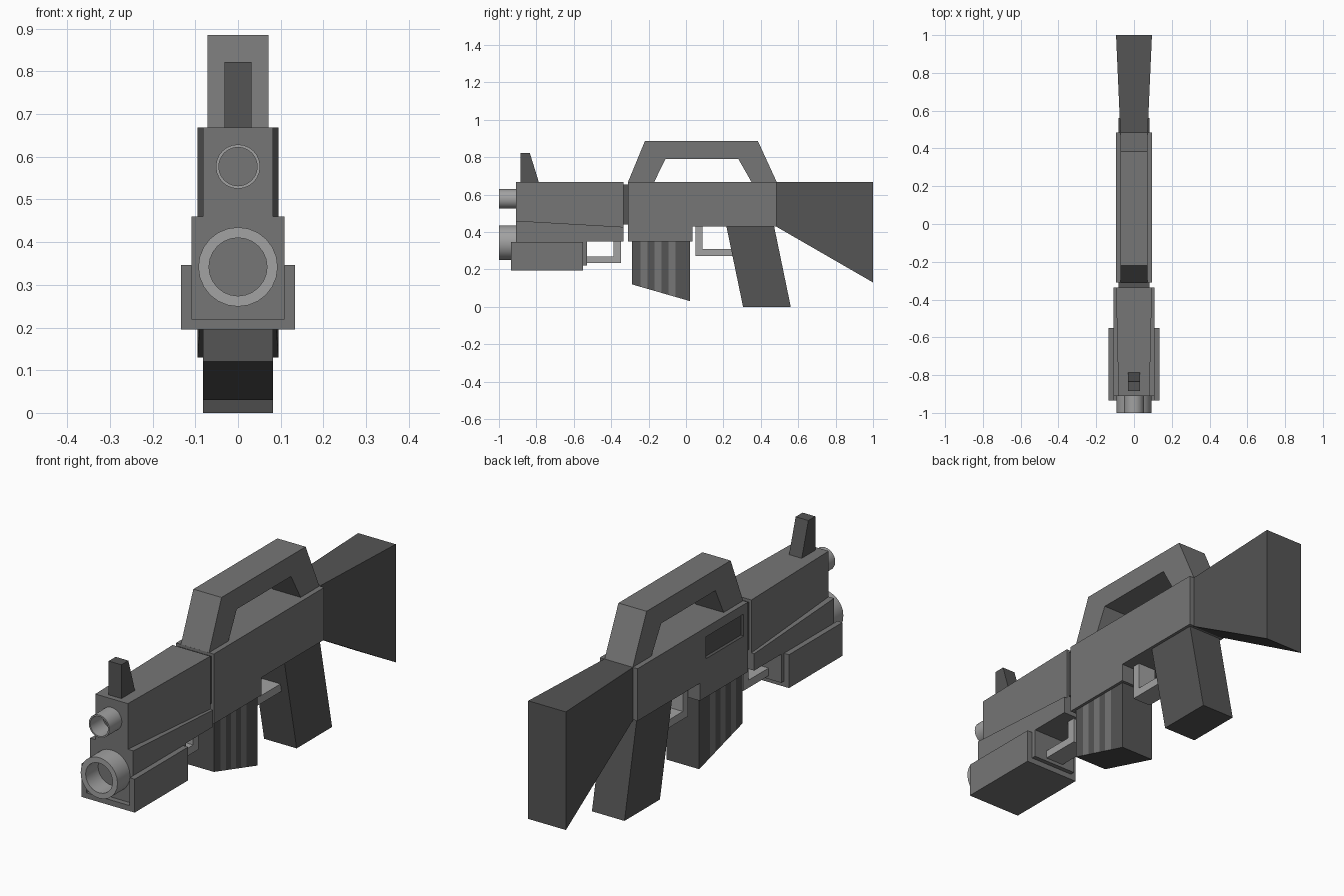
import bpy, math

if "Cube" in bpy.data.objects:
    bpy.data.objects.remove(bpy.data.objects["Cube"])

def material(name, v):
    m = bpy.data.materials.new(name)
    m.diffuse_color = (v, v, v, 1)
    m.use_nodes = True
    m.node_tree.nodes["Principled BSDF"].inputs["Base Color"].default_value = m.diffuse_color
    return m

BODY, DARK, LIGHT = material("body_grey", 0.18), material("dark_grey", 0.09), material("light_grey", 0.36)

def mesh_object(name, verts, faces, mat):
    me = bpy.data.meshes.new(name)
    me.from_pydata(verts, [], faces)
    me.materials.append(mat)
    me.update()
    ob = bpy.data.objects.new(name, me)
    bpy.context.collection.objects.link(ob)
    bpy.context.view_layer.objects.active = ob
    ob.select_set(True)
    bpy.ops.object.mode_set(mode='EDIT')
    bpy.ops.mesh.select_all(action='SELECT')
    bpy.ops.mesh.normals_make_consistent(inside=False)
    bpy.ops.object.mode_set(mode='OBJECT')
    ob.select_set(False)
    return ob

def loft(name, a, b, mat):
    """Closed solid between two matching outlines."""
    n = len(a)
    faces = [tuple(range(n)), tuple(range(n, 2 * n))]
    faces += [(i, (i + 1) % n, n + (i + 1) % n, n + i) for i in range(n)]
    return mesh_object(name, a + b, faces, mat)

def side_profile(name, pts, w, w_back=None, mat=BODY):
    """Side outline (y, z) given thickness; half width blends w -> w_back along y."""
    w_back = w if w_back is None else w_back
    y0, y1 = min(p[0] for p in pts), max(p[0] for p in pts)
    hw = lambda y: w + (w_back - w) * (y - y0) / (y1 - y0)
    return loft(name, [(-hw(y), y, z) for y, z in pts], [(hw(y), y, z) for y, z in pts], mat)

def box(name, x0, x1, y0, y1, z0, z1, mat):
    pts = [(y0, z0), (y1, z0), (y1, z1), (y0, z1)]
    return loft(name, [(x0, y, z) for y, z in pts], [(x1, y, z) for y, z in pts], mat)

def tube(name, z, r_out, r_in, y0, y1, depth, n=24):
    """Muzzle: lathed outline around the y axis with a dark blind bore."""
    rings = [(r_out, y1), (r_out, y0), (r_in, y0), (r_in, y0 + depth)]
    verts = [(r * math.cos(2 * math.pi * i / n), y, z + r * math.sin(2 * math.pi * i / n))
             for r, y in rings for i in range(n)]
    faces = [(k * n + i, k * n + (i + 1) % n, (k + 1) * n + (i + 1) % n, (k + 1) * n + i)
             for k in range(3) for i in range(n)]
    faces += [tuple(range(n)), tuple(range(3 * n, 4 * n))]
    ob = mesh_object(name, verts, faces, LIGHT)
    ob.data.materials.append(DARK)
    ob.data.polygons[-1].material_index = 1
    ob.select_set(True)
    bpy.ops.object.shade_smooth_by_angle(angle=math.radians(35))
    ob.select_set(False)
    return ob

# Receiver with magazine well, ejection port cut in the left side
receiver = side_profile("receiver", [(-0.31, 0.668), (0.485, 0.668), (0.485, 0.43), (0.035, 0.43),
                                     (0.035, 0.35), (-0.31, 0.35)], 0.095)
receiver.data.materials.append(DARK)
cutter = box("port_cutter", -0.2, -0.08, -0.28, -0.01, 0.525, 0.625, DARK)
cutter.hide_render = True
cutter.hide_set(True)
cut = receiver.modifiers.new("ejection_port", 'BOOLEAN')
cut.operation = 'DIFFERENCE'
cut.solver = 'EXACT'
cut.material_mode = 'TRANSFER'
cut.object = cutter

# Neck between receiver and handguard
box("neck", -0.083, 0.083, -0.35, -0.30, 0.44, 0.655, DARK)

# Handguard, upper and lower
side_profile("upper_handguard", [(-0.91, 0.668), (-0.335, 0.668), (-0.335, 0.425), (-0.91, 0.45)],
             0.082, 0.095)
side_profile("lower_handguard", [(-0.91, 0.46), (-0.335, 0.427), (-0.335, 0.35), (-0.53, 0.35),
                                 (-0.53, 0.22), (-0.91, 0.22)], 0.109)

# U-shaped pump sleeve under the handguard
u = [(-0.134, 0.347), (-0.134, 0.195), (0.134, 0.195), (0.134, 0.347),
     (0.109, 0.347), (0.109, 0.22), (-0.109, 0.22), (-0.109, 0.347)]
loft("pump_sleeve", [(x, -0.935, z) for x, z in u], [(x, -0.55, z) for x, z in u], BODY)

# Muzzles
tube("upper_muzzle", 0.577, 0.052, 0.045, -1.0, -0.90, 0.09)
tube("lower_muzzle", 0.342, 0.093, 0.068, -1.0, -0.90, 0.09)

# Front sight
side_profile("front_sight", [(-0.885, 0.66), (-0.885, 0.822), (-0.835, 0.822), (-0.785, 0.66)],
             0.032, mat=DARK)

# Carry handle
side_profile("carry_handle", [(-0.31, 0.667), (-0.22, 0.885), (0.385, 0.885), (0.485, 0.667),
                              (0.35, 0.667), (0.28, 0.79), (-0.11, 0.79), (-0.17, 0.667)], 0.071)

# Magazine with slanted base and flat alternating stripes along its sides
ys = [-0.29] + [-0.242 + 0.037 * i for i in range(7)] + [0.022]
outline = [(0.082, y) for y in ys] + [(-0.082, y) for y in reversed(ys)]
base = lambda y: 0.12 - 0.09 * (y + 0.29) / 0.312
magazine = loft("magazine", [(x, y, 0.36) for x, y in outline],
                [(x, y, base(y)) for x, y in outline], DARK)
magazine.data.materials.append(BODY)
for f in magazine.data.polygons:
    if abs(f.normal.x) > 0.9:
        stripe = sum(y < f.center.y for y in ys)
        f.material_index = (stripe + 1) % 2 if 1 < stripe < 8 else 0

# Pistol grip and stock
side_profile("pistol_grip", [(0.215, 0.435), (0.47, 0.435), (0.56, 0.0), (0.305, 0.0)], 0.082, mat=DARK)
side_profile("stock", [(0.48, 0.668), (1.0, 0.668), (1.0, 0.13), (0.48, 0.43)], 0.072, 0.095, DARK)

# L-shaped guards: trigger guard, and front guard under the handguard
side_profile("trigger_guard", [(0.05, 0.435), (0.05, 0.272), (0.26, 0.272), (0.26, 0.308),
                               (0.087, 0.308), (0.087, 0.435)], 0.045, mat=LIGHT)
side_profile("front_guard", [(-0.348, 0.36), (-0.348, 0.235), (-0.54, 0.235), (-0.54, 0.27),
                             (-0.387, 0.27), (-0.387, 0.36)], 0.045, mat=LIGHT)
